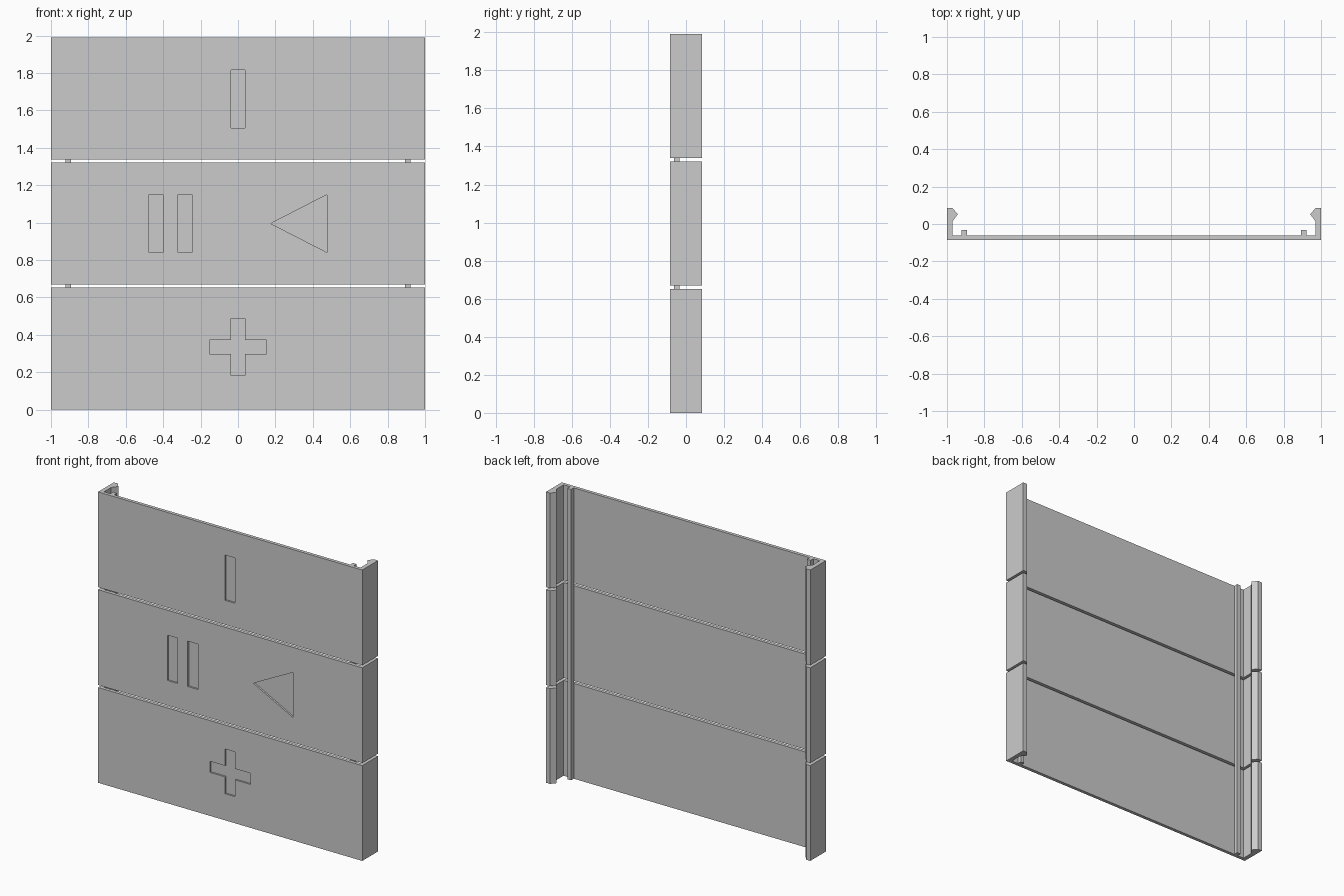
import bpy
import bmesh

old = bpy.data.objects.get("Cube")
if old:
    bpy.data.objects.remove(old)

grey = bpy.data.materials.new("plain_grey")
grey.use_nodes = True
colour = (0.6, 0.6, 0.6, 1)
grey.diffuse_color = colour
grey.node_tree.nodes["Principled BSDF"].inputs["Base Color"].default_value = colour

FRONT, BACK, INNER = -0.085, 0.085, -0.062
HEIGHT, PITCH = 0.652, 0.669
DEPTH = 0.012


def prism(name, outline, offset):
    """Solid made by sweeping a closed 3D outline along an offset."""
    bm = bmesh.new()
    face = bm.faces.new([bm.verts.new(p) for p in outline])
    swept = bmesh.ops.extrude_face_region(bm, geom=[face])["geom"]
    moved = [v for v in swept if isinstance(v, bmesh.types.BMVert)]
    bmesh.ops.translate(bm, verts=moved, vec=offset)
    bmesh.ops.recalc_face_normals(bm, faces=bm.faces)
    mesh = bpy.data.meshes.new(name)
    bm.to_mesh(mesh)
    bm.free()
    mesh.materials.append(grey)
    obj = bpy.data.objects.new(name, mesh)
    bpy.context.collection.objects.link(obj)
    return obj


def bar(x, z, w=0.038, h=0.155):
    return [(x - w, z - h), (x + w, z - h), (x + w, z + h), (x - w, z + h)]


def cross(z, a=0.038, b=0.153):
    quarter = [(b, a), (a, a), (a, b)]
    points = []
    for _ in range(4):
        points += quarter
        quarter = [(-y, x) for x, y in quarter]
    return [(x, z + y) for x, y in points]


def engrave(panel, shape):
    """Sink a flat shape into the front face."""
    cutter = prism("cutter", [(x, FRONT - 0.05, z) for x, z in shape],
                   (0, 0.05 + DEPTH, 0))
    cutter.hide_render = True
    mod = panel.modifiers.new("engraving", "BOOLEAN")
    mod.operation = "DIFFERENCE"
    mod.solver = "EXACT"
    mod.object = cutter
    bpy.context.view_layer.objects.active = panel
    bpy.ops.object.modifier_apply(modifier=mod.name)
    bpy.data.objects.remove(cutter)


# Channel section: front plate, side walls and pointed clip hooks
half = [(1, FRONT), (1, BACK), (0.97, BACK), (0.942, 0.052),
        (0.97, 0.015), (0.97, INNER)]
section = half + [(-x, y) for x, y in reversed(half)]

# Engraved symbols of each panel
symbols = {
    "lower_panel": [cross(0.335)],
    "middle_panel": [bar(-0.438, 0.995), bar(-0.283, 0.995),
                     [(0.175, 0.995), (0.477, 0.84), (0.477, 1.15)]],
    "upper_panel": [bar(0, 1.66)],
}
for i, (name, shapes) in enumerate(symbols.items()):
    panel = prism(name, [(x, y, i * PITCH) for x, y in section], (0, 0, HEIGHT))
    for shape in shapes:
        engrave(panel, shape)

# Thin rods that join the panels behind the plates
for name, x in (("left_rod", 0.907), ("right_rod", -0.907)):
    corners = [(x - 0.014, INNER), (x + 0.014, INNER),
               (x + 0.014, -0.033), (x - 0.014, -0.033)]
    prism(name, [(px, py, 0) for px, py in corners], (0, 0, 2 * PITCH + HEIGHT))
